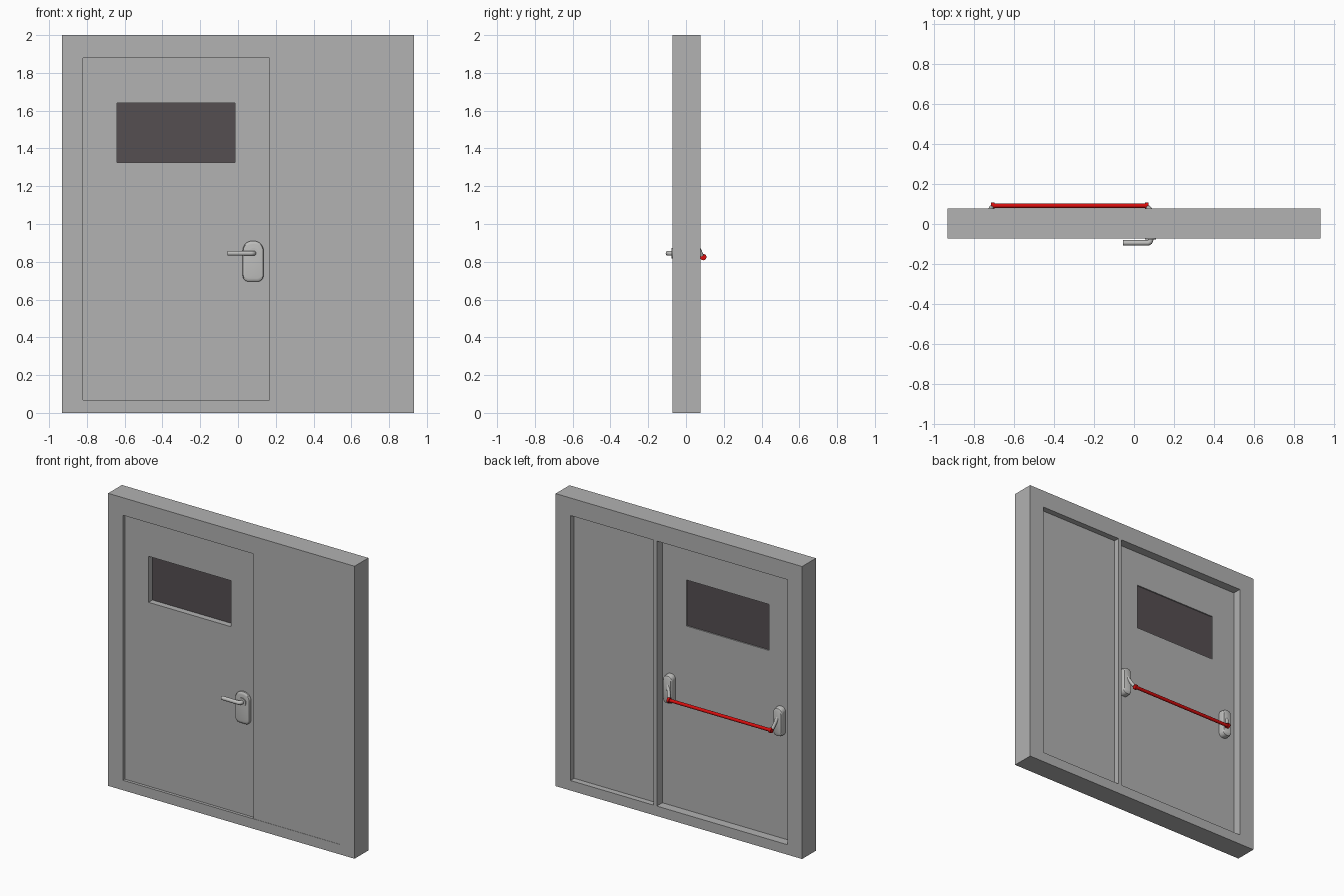
import bpy, bmesh, math
from mathutils import Vector, Matrix

cube = bpy.data.objects.get("Cube")
if cube:
    bpy.data.objects.remove(cube, do_unlink=True)


def material(name, rgb):
    m = bpy.data.materials.new(name)
    m.use_nodes = True
    m.diffuse_color = (*rgb, 1)
    m.node_tree.nodes["Principled BSDF"].inputs["Base Color"].default_value = (*rgb, 1)
    return m


GREY = material("painted grey", (0.445, 0.445, 0.445))
GLASS = material("dark glass", (0.09, 0.077, 0.083))
METAL = material("light metal", (0.52, 0.52, 0.51))
RED = material("red", (0.68, 0.004, 0.004))


def finish(name, bm, mat, smooth=False):
    bmesh.ops.recalc_face_normals(bm, faces=bm.faces)
    mesh = bpy.data.meshes.new(name)
    bm.to_mesh(mesh)
    bm.free()
    mesh.materials.append(mat)
    ob = bpy.data.objects.new(name, mesh)
    bpy.context.collection.objects.link(ob)
    if smooth:
        bpy.ops.object.select_all(action='DESELECT')
        ob.select_set(True)
        bpy.context.view_layer.objects.active = ob
        bpy.ops.object.shade_smooth_by_angle(angle=math.radians(35))
    return ob


def box(name, x, y, z, mat):
    bm = bmesh.new()
    bmesh.ops.create_cube(bm, size=1)
    for v in bm.verts:
        v.co = [lo + (c + 0.5) * (hi - lo) for c, (lo, hi) in zip(v.co, (x, y, z))]
    return finish(name, bm, mat)


def ring(name, outer, hole, y, mat):
    """Slab between two y values, with a rectangular hole; rectangles are x0, x1, z0, z1."""
    bm = bmesh.new()
    loops = []
    for x0, x1, z0, z1 in (outer, hole):
        for d in y:
            loops.append([bm.verts.new((px, d, pz)) for px, pz in
                          ((x0, z0), (x1, z0), (x1, z1), (x0, z1))])
    of, ob_, hf, hb = loops
    for a, b in ((of, ob_), (hf, hb), (of, hf), (ob_, hb)):
        for i in range(4):
            j = (i + 1) % 4
            bm.faces.new((a[i], a[j], b[j], b[i]))
    return finish(name, bm, mat)


def rounded_plate(name, x, z, r_low, r_high, y0, y1, mat):
    """Rounded cover standing on y0 with a softened face at y1."""
    outline = []
    corners = ((x[1], z[0], r_low, -90), (x[1], z[1], r_high, 0),
               (x[0], z[1], r_high, 90), (x[0], z[0], r_low, 180))
    cx, cz = sum(x) / 2, sum(z) / 2
    for px, pz, r, start in corners:
        ox = px - math.copysign(r, px - cx)
        oz = pz - math.copysign(r, pz - cz)
        for k in range(9):
            a = math.radians(start + k * 90 / 8)
            outline.append((ox + r * math.cos(a), oz + r * math.sin(a)))
    bm = bmesh.new()
    rows = []
    for t, s in ((0, 1), (0.6, 1), (0.88, 0.95), (1, 0.84)):
        rows.append([bm.verts.new((cx + (px - cx) * s, y0 + (y1 - y0) * t,
                                   cz + (pz - cz) * s)) for px, pz in outline])
    for a, b in zip(rows, rows[1:]):
        for i in range(len(a)):
            j = (i + 1) % len(a)
            bm.faces.new((a[i], a[j], b[j], b[i]))
    bm.faces.new(rows[0])
    bm.faces.new(rows[-1])
    return finish(name, bm, mat, True)


def rod(name, a, b, r, mat, sides=20):
    a, b = Vector(a), Vector(b)
    bm = bmesh.new()
    turn = (b - a).to_track_quat('Z', 'Y').to_matrix().to_4x4()
    bmesh.ops.create_cone(bm, cap_ends=True, segments=sides, radius1=r, radius2=r,
                          depth=(b - a).length,
                          matrix=Matrix.Translation((a + b) / 2) @ turn)
    return finish(name, bm, mat, True)


# Surrounding frame, fixed side panel and dividing post
FRONT, BACK = -0.072, 0.077
LEFT, RIGHT, SPLIT, LOW, HIGH = -0.82, 0.82, 0.167, 0.068, 1.88
ring("frame", (-0.932, 0.932, 0, 2), (LEFT, RIGHT, LOW, HIGH), (FRONT, BACK), GREY)
box("side_panel", (SPLIT, RIGHT), (FRONT + 0.002, 0.037), (LOW, HIGH), GREY)
box("dividing_post", (SPLIT, 0.193), (0.03, BACK), (LOW, HIGH), GREY)

# Door leaf with a window opening
DOOR_F, DOOR_B = -0.052, 0.017
window = (-0.64, -0.015, 1.325, 1.64)
ring("door_leaf", (LEFT, SPLIT, LOW, HIGH), window, (DOOR_F, DOOR_B), GREY)
box("window_pane", window[:2], (-0.01, 0.009), window[2:], GLASS)

# Front handle: cover plate, collar and bent lever
rounded_plate("handle_plate", (0.025, 0.135), (0.695, 0.91), 0.032, 0.05,
              DOOR_F, -0.071, METAL)
HX, HZ = 0.083, 0.845
rod("handle_collar", (HX, -0.065, HZ), (HX, -0.077, HZ), 0.028, METAL, 32)
curve = bpy.data.curves.new("handle_lever", 'CURVE')
curve.dimensions = '3D'
curve.bevel_depth = 0.0135
curve.bevel_resolution = 3
curve.use_fill_caps = True
path = [(HX, -0.066)]
for k in range(7):
    a = math.radians(k * 15)
    path.append((HX - 0.015 + 0.015 * math.cos(a), -0.0795 - 0.015 * math.sin(a)))
path.append((-0.055, -0.0945))
spline = curve.splines.new('POLY')
spline.points.add(len(path) - 1)
for p, (px, py) in zip(spline.points, path):
    p.co = (px, py, HZ, 1)
spline.use_smooth = True
curve.materials.append(METAL)
bpy.context.collection.objects.link(bpy.data.objects.new("handle_lever", curve))

# Rear push bar on two covers with slanted arms
BY, BZ = 0.091, 0.825
rod("push_bar", (-0.705, BY, BZ), (0.065, BY, BZ), 0.011, RED)
for side, x0, end, inward in (("left", 0.068, 0.064, -1), ("right", -0.765, -0.706, 1)):
    rounded_plate("bar_cover_" + side, (x0, x0 + 0.068), (0.775, 0.97), 0.028, 0.03,
                  DOOR_B, 0.06, METAL)
    rod("bar_end_" + side, (end - 0.008, BY, BZ), (end + 0.008, BY, BZ), 0.017, RED)
    middle = x0 + 0.034
    rod("bar_arm_" + side, (middle, 0.048, 0.91), (end - inward * 0.006, 0.083, BZ + 0.008),
        0.011, METAL, 12)
